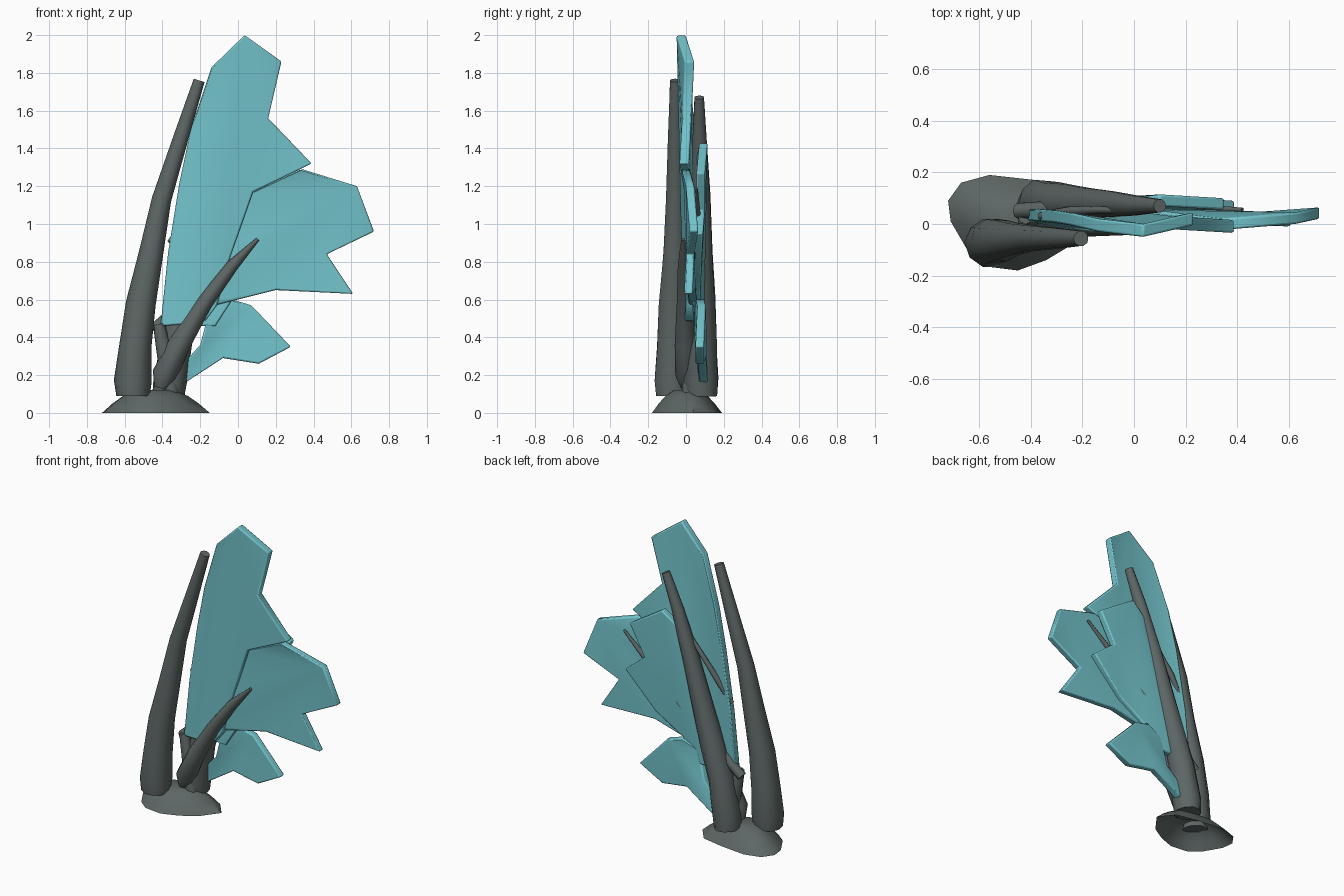
import bpy, bmesh, random
from mathutils import Vector
from math import cos, sin, tau

if "Cube" in bpy.data.objects:
    bpy.data.objects.remove(bpy.data.objects["Cube"])

random.seed(4)


def material(name, rgb):
    m = bpy.data.materials.new(name)
    m.diffuse_color = (*rgb, 1)
    m.use_nodes = True
    m.node_tree.nodes["Principled BSDF"].inputs["Base Color"].default_value = m.diffuse_color
    return m


TEAL = material("teal", (0.17, 0.55, 0.60))
BARK = material("bark", (0.11, 0.135, 0.13))


def finish(name, bm, mat, angle):
    bmesh.ops.recalc_face_normals(bm, faces=bm.faces)
    me = bpy.data.meshes.new(name)
    bm.to_mesh(me)
    bm.free()
    me.materials.append(mat)
    ob = bpy.data.objects.new(name, me)
    bpy.context.collection.objects.link(ob)
    bpy.ops.object.select_all(action='DESELECT')
    ob.select_set(True)
    bpy.context.view_layer.objects.active = ob
    bpy.ops.object.shade_smooth_by_angle(angle=angle)
    return ob


def skin(bm, rings):
    for a, b in zip(rings, rings[1:]):
        for i in range(len(a)):
            j = (i + 1) % len(a)
            bm.faces.new((a[i], a[j], b[j], b[i]))


def stem(name, path, sides=10, wobble=0.05):
    """Tapered tube through (x, y, z, radius) points."""
    bm = bmesh.new()
    pts = [Vector(p[:3]) for p in path]
    rings = []
    for i, p in enumerate(pts):
        t = (pts[min(i + 1, len(pts) - 1)] - pts[max(i - 1, 0)]).normalized()
        u = Vector((0, 1, 0)).cross(t).normalized()
        v = t.cross(u)
        ring = []
        for k in range(sides):
            r = path[i][3] * (1 + random.uniform(-wobble, wobble))
            ring.append(bm.verts.new(p + r * (u * cos(tau * k / sides) + v * sin(tau * k / sides))))
        rings.append(ring)
    skin(bm, rings)
    bm.faces.new(rings[0])
    bm.faces.new(rings[-1])
    return finish(name, bm, BARK, 0.9)


def leaf(name, outline, tip, thick=0.05):
    """Folded plate: outline of (x, z, front y), creased from point 0 to point tip."""
    bm = bmesh.new()
    front = [bm.verts.new((x, 0, z)) for x, z, y in outline]
    face = bm.faces.new(front)
    face.normal_update()
    bmesh.utils.face_split(face, front[0], front[tip])
    # triangulate while flat so notches stay open, then fold
    bm.normal_update()
    bmesh.ops.triangulate(bm, faces=bm.faces[:], ngon_method='BEAUTY')
    for v, p in zip(front, outline):
        v.co.y = p[2]
    dup = bmesh.ops.duplicate(bm, geom=bm.faces[:] + bm.edges[:] + bm.verts[:])
    back = [dup["vert_map"][v] for v in front]
    for v in back:
        v.co.y += thick
    skin(bm, [front, back])
    ob = finish(name, bm, TEAL, 1.0)
    bev = ob.modifiers.new("soft_rim", 'BEVEL')
    bev.width, bev.segments, bev.angle_limit = 0.008, 2, 1.0
    return ob


# Hollow earth mound
foot = [(-.72, .09), (-.67, .16), (-.56, .19), (-.38, .17), (-.23, .14), (-.15, .04),
        (-.24, -.08), (-.34, -.14), (-.45, -.18), (-.57, -.165), (-.64, -.11), (-.71, .01)]
bm = bmesh.new()
rings = [[bm.verts.new((-.44 + (x + .44) * s, y * s, z)) for x, y in foot]
         for s, z in ((1, 0), (.8, .05), (.6, .09), (.35, .12))]
skin(bm, rings)
bm.faces.new(rings[-1])
finish("mound", bm, BARK, 0.9)

# Two main trunks
stem("front_trunk", [(-.555, -.07, .09, .09), (-.555, -.07, .17, .098), (-.545, -.068, .35, .088),
                     (-.515, -.065, .58, .08), (-.46, -.06, .85, .065), (-.405, -.055, 1.13, .053),
                     (-.305, -.055, 1.45, .042), (-.205, -.055, 1.76, .03)])
stem("back_trunk", [(-.365, .08, .09, .085), (-.36, .08, .18, .092), (-.32, .08, .4, .083),
                    (-.25, .08, .62, .075), (-.18, .08, .85, .064), (-.09, .078, 1.15, .052),
                    (.01, .072, 1.45, .038), (.1, .07, 1.67, .026)])

# Thin stalks that carry the leaves
stem("front_stalk", [(-.41, .01, .13, .035), (-.39, .01, .2, .065), (-.31, .0, .36, .058),
                     (-.18, -.005, .58, .042), (-.03, -.01, .78, .032), (.105, -.015, .92, .01)], 8)
stem("middle_stalk", [(-.45, .05, .44, .03), (-.3, .06, .57, .03), (0, .065, .82, .024),
                      (.25, .06, 1.04, .018), (.42, .055, 1.19, .008)], 8)
stem("upper_stalk", [(-.36, .03, .9, .016), (-.26, .05, 1.05, .018), (-.14, .055, 1.2, .015),
                     (-.03, .05, 1.33, .008)], 8)
stem("root_stalk", [(-.36, .03, .1, .05), (-.38, .03, .28, .045), (-.42, .03, .47, .03)], 8)

# Leaves, each starting at the base and running round the outline
leaf("tall_leaf", [(-.28, .47, -.015), (-.17, .49, -.005), (-.11, .57, 0), (-.04, .83, 0), (.08, 1.17, -.01),
                   (.39, 1.32, -.035), (.16, 1.56, -.02), (.23, 1.86, -.005), (.035, 2.0, -.05),
                   (-.14, 1.83, -.03), (-.25, 1.5, -.005), (-.31, 1.22, .005), (-.37, .85, .01),
                   (-.41, .46, .01)], 8)
leaf("side_leaf", [(-.2, .58, .01), (-.12, .57, .02), (.2, .65, .005), (.61, .63, -.01),
                   (.47, .84, .0), (.72, .96, .02), (.63, 1.2, .0), (.34, 1.29, -.025),
                   (.06, 1.16, .01), (-.12, .85, .02)], 6, .045)
leaf("back_leaf", [(-.24, .46, .05), (-.12, .46, .04), (-.03, .6, .03), (.17, .72, .035), (.39, .95, .045),
                   (.24, 1.07, .055), (.35, 1.27, .055), (.1, 1.43, .07), (-.04, 1.32, .05),
                   (-.15, 1.0, .045), (-.25, .7, .035)], 7, .045)
leaf("low_leaf", [(-.28, .16, .07), (-.08, .29, .06), (.11, .26, .05), (.28, .35, .05),
                  (.07, .57, .06), (-.03, .6, .055), (-.15, .55, .04), (-.2, .36, .045),
                  (-.29, .26, .06)], 4, .045)
